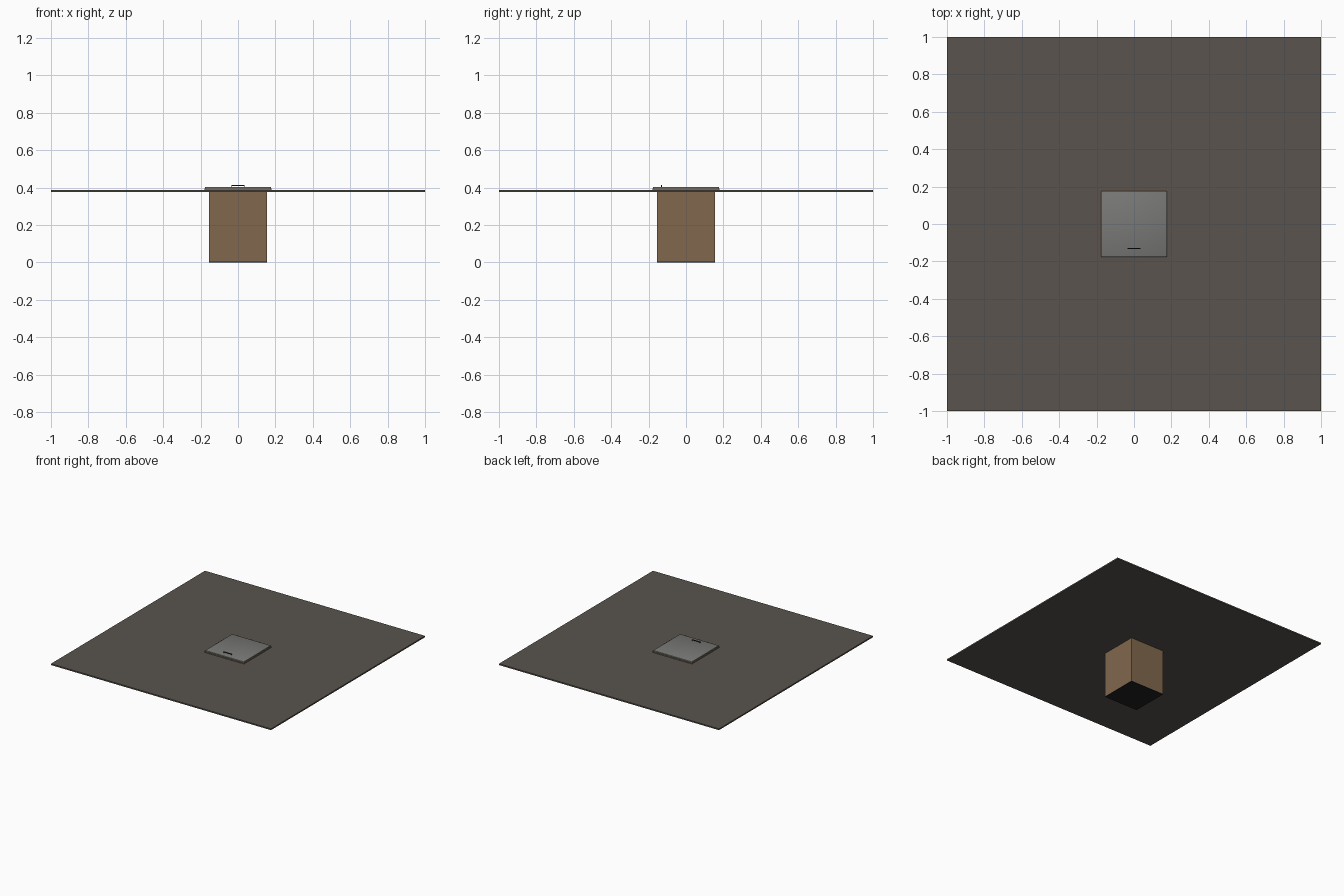
import bpy

# Remove the default cube
if "Cube" in bpy.data.objects:
    bpy.data.objects.remove(bpy.data.objects["Cube"], do_unlink=True)


def material(name, rgb):
    m = bpy.data.materials.new(name)
    m.use_nodes = True
    m.diffuse_color = (*rgb, 1)
    m.node_tree.nodes["Principled BSDF"].inputs["Base Color"].default_value = (*rgb, 1)
    return m


stone = material("grey_stone", (0.10, 0.088, 0.075))
wood = material("brown_wood", (0.22, 0.14, 0.075))
metal = material("grey_metal", (0.19, 0.19, 0.185))
dark = material("black_iron", (0.015, 0.015, 0.015))


def box(name, x, y, z, mat, bevel=0):
    """Box from (min, max) pairs, with optional rounded edges."""
    bpy.ops.mesh.primitive_cube_add(size=1, location=[sum(r) / 2 for r in (x, y, z)])
    ob = bpy.context.object
    ob.name = name
    ob.scale = [r[1] - r[0] for r in (x, y, z)]
    bpy.ops.object.transform_apply(location=False, rotation=False, scale=True)
    ob.data.materials.append(mat)
    if bevel:
        mod = ob.modifiers.new("rounded_edges", "BEVEL")
        mod.width = bevel
        mod.segments = 2
        bpy.ops.object.shade_smooth()
    return ob


H = 0.155    # half width of the shaft
WALL = 0.01
TOP = 0.388  # floor surface height
slab = (0.377, TOP)

# Floor slabs around the opening
box("floor_front", (-1, 1), (-1, -H), slab, stone)
box("floor_back", (-1, 1), (H, 1), slab, stone)
box("floor_left", (H, 1), (-H, H), slab, stone)
box("floor_right", (-1, -H), (-H, H), slab, stone)

# Shaft walls and dark bottom
shaft = (0.004, TOP)
box("shaft_front", (-H, H), (-H, -H + WALL), shaft, wood)
box("shaft_back", (-H, H), (H - WALL, H), shaft, wood)
box("shaft_left", (H - WALL, H), (-H + WALL, H - WALL), shaft, wood)
box("shaft_right", (-H, -H + WALL), (-H + WALL, H - WALL), shaft, wood)
box("shaft_bottom", (-H, H), (-H, H), (0, 0.004), dark)

# Rim around the opening
F = 0.18
I = 0.145
rim = (TOP, 0.394)
for name, s in (("front", -1), ("back", 1)):
    box("rim_" + name, (-F, F), sorted((s * I, s * F)), rim, wood)
for name, s in (("right", -1), ("left", 1)):
    box("rim_" + name, sorted((s * I, s * F)), (-I, I), rim, wood)

# Lid and pull handle
box("lid", (-0.176, 0.176), (-0.176, 0.176), (0.392, 0.404), metal, 0.003)
box("handle_grip", (-0.036, 0.036), (-0.134, -0.128), (0.409, 0.414), dark)
for name, s in (("right", -1), ("left", 1)):
    box("handle_post_" + name, sorted((s * 0.031, s * 0.036)), (-0.134, -0.128), (0.403, 0.409), dark)
